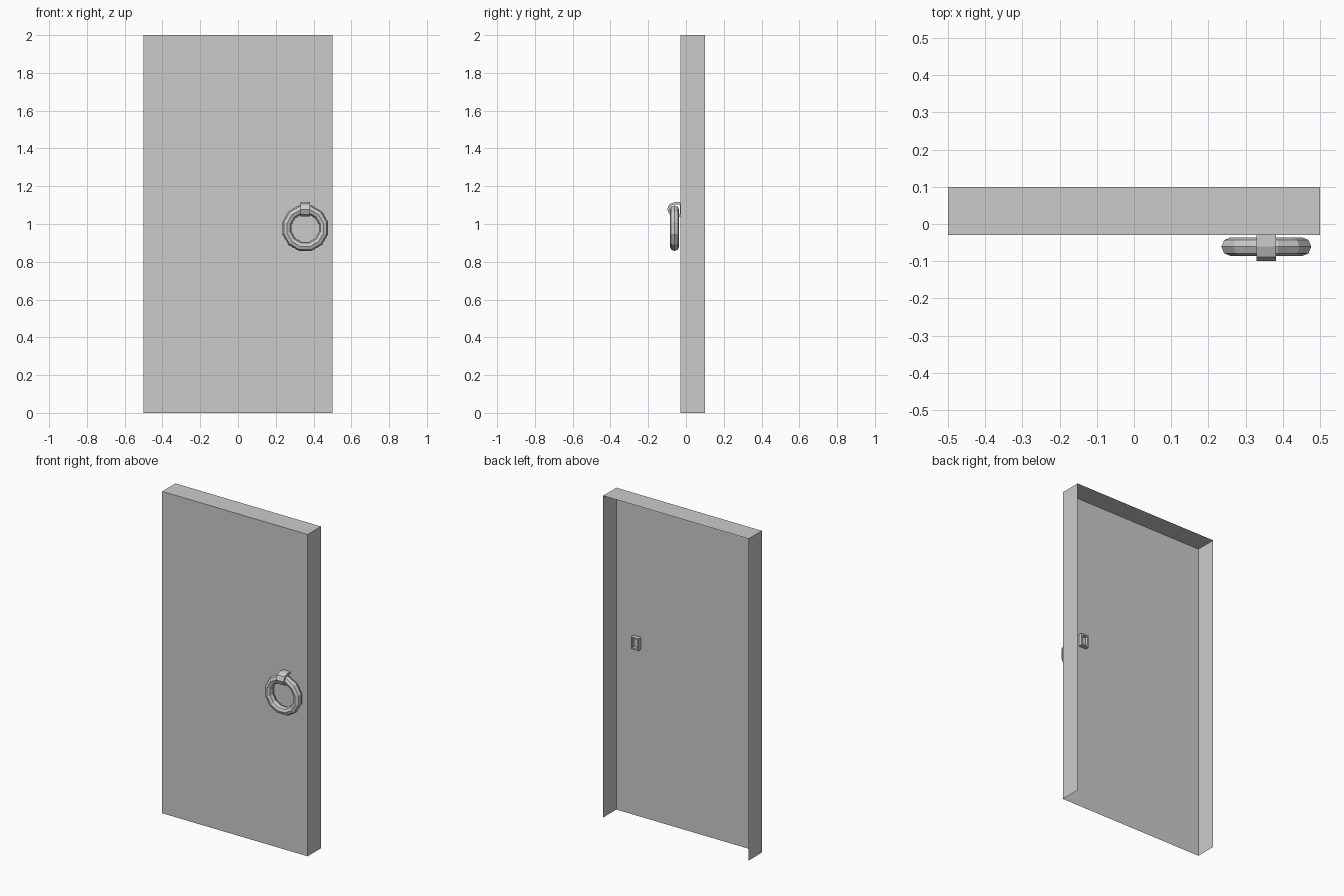
import bpy, bmesh
from math import sin, cos, pi
from mathutils import Vector

if "Cube" in bpy.data.objects:
    bpy.data.objects.remove(bpy.data.objects["Cube"])

CX = 0.356          # handle centre along x
STRAP_HALF = 0.026  # half width of strap


def finish(name, bm):
    me = bpy.data.meshes.new(name)
    bm.to_mesh(me)
    bm.free()
    ob = bpy.data.objects.new(name, me)
    bpy.context.collection.objects.link(ob)
    return ob


def box(x0, x1, y0, y1, z0, z1):
    bm = bmesh.new()
    bmesh.ops.create_cube(bm, size=1)
    for v in bm.verts:
        v.co = Vector(((x0 + x1) / 2 + v.co.x * (x1 - x0),
                       (y0 + y1) / 2 + v.co.y * (y1 - y0),
                       (z0 + z1) / 2 + v.co.z * (z1 - z0)))
    bm.normal_update()
    return bm


# Door panel: a thin shell, open at the back and the bottom
bm = box(-0.5, 0.5, -0.03, 0.1, 0, 2)
bmesh.ops.delete(bm, geom=[f for f in bm.faces if f.normal.y > 0.5 or f.normal.z < -0.5],
                 context='FACES')
finish("door_panel", bm)

# Ring pull: 12-sided ring with an 8-sided section, flats facing the axes
bm = bmesh.new()
N, M, R, r = 12, 8, 0.1, 0.025
rings = []
for i in range(N):
    a = 2 * pi * (i + 0.5) / N
    rings.append([])
    for j in range(M):
        b = 2 * pi * j / M
        d = R + r * cos(b)
        rings[i].append(bm.verts.new((CX + d * cos(a), -0.061 + r * sin(b), 0.978 + d * sin(a))))
for i in range(N):
    p, q = rings[i], rings[(i + 1) % N]
    for j in range(M):
        k = (j + 1) % M
        bm.faces.new((p[j], q[j], q[k], p[k]))
bmesh.ops.recalc_face_normals(bm, faces=bm.faces)
finish("ring_pull", bm)

# Strap: U-shaped band wrapping the top of the ring
def arc(depth, height):
    pts = [(-0.025, height)]
    pts += [(-0.06 - depth * sin(pi * i / 4), height * cos(pi * i / 4)) for i in range(5)]
    return pts + [(-0.025, -height)]


bm = bmesh.new()
sections = [[[bm.verts.new((CX + s * STRAP_HALF, y, 1.078 + z)) for y, z in arc(*size)]
             for s in (-1, 1)] for size in ((0.04, 0.038), (0.028, 0.026))]
(ol, orr), (il, ir) = sections
loops = [ol, orr, ir, il]
for a, b in zip(loops, loops[1:] + loops[:1]):
    for i in range(len(a) - 1):
        bm.faces.new((a[i], a[i + 1], b[i + 1], b[i]))
for i in (0, -1):
    bm.faces.new([l[i] for l in loops])
bmesh.ops.recalc_face_normals(bm, faces=bm.faces)
finish("ring_strap", bm)

# Strap anchor: small recessed block on the inside of the panel
bm = box(CX - STRAP_HALF, CX + STRAP_HALF, -0.031, -0.005, 1.04, 1.116)
back = [f for f in bm.faces if f.normal.y > 0.5]
bmesh.ops.inset_region(bm, faces=back, thickness=0.012)
out = bmesh.ops.extrude_face_region(bm, geom=back)
bmesh.ops.translate(bm, vec=(0, -0.02, 0),
                    verts=[g for g in out['geom'] if isinstance(g, bmesh.types.BMVert)])
bmesh.ops.delete(bm, geom=[f for f in back if f.is_valid], context='FACES')
bmesh.ops.recalc_face_normals(bm, faces=bm.faces)
finish("strap_anchor", bm)
